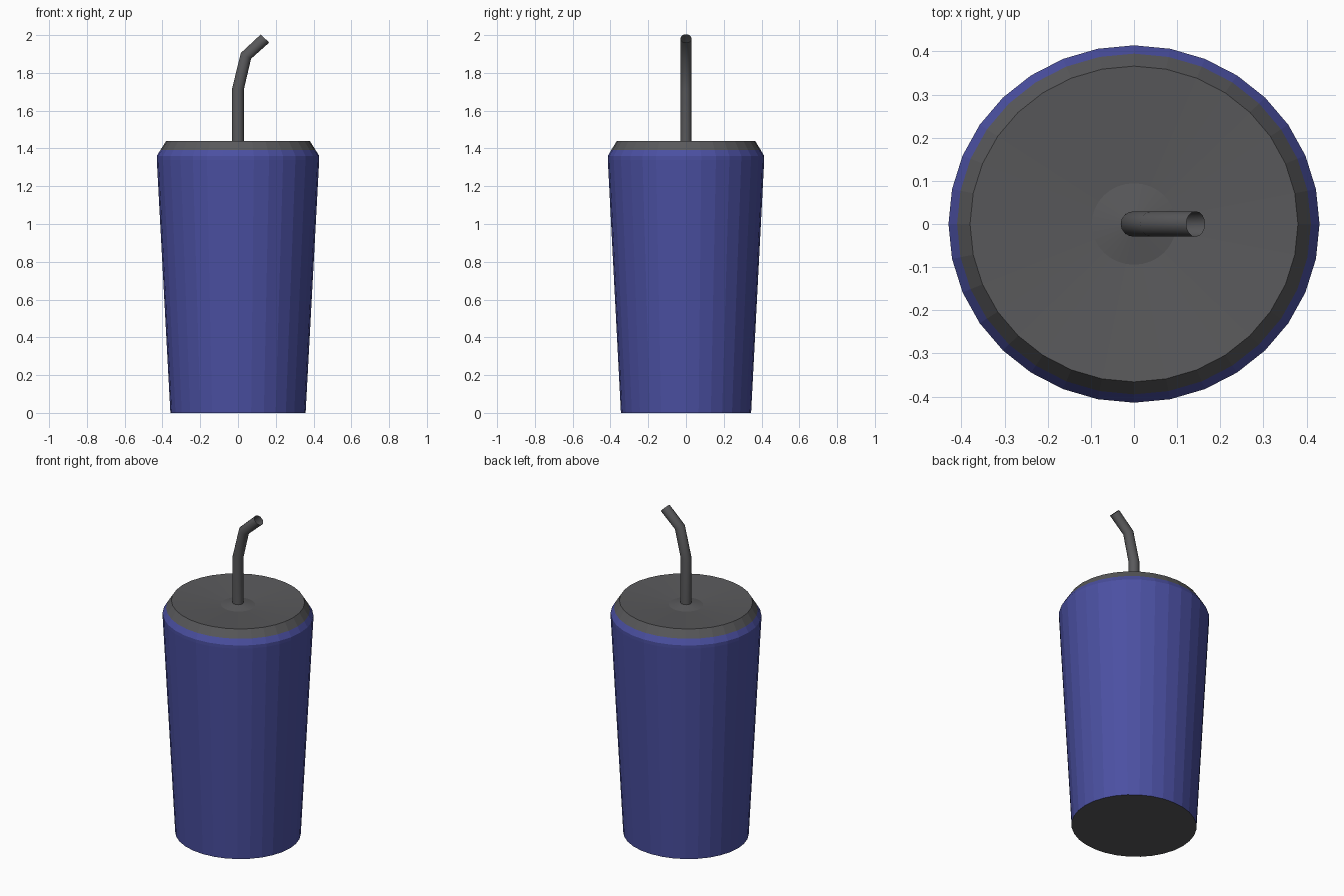
import bpy, bmesh
from math import sin, cos, tau, radians

if "Cube" in bpy.data.objects:
    bpy.data.objects.remove(bpy.data.objects["Cube"])


def material(name, rgb):
    mat = bpy.data.materials.new(name)
    mat.diffuse_color = (*rgb, 1)
    mat.use_nodes = True
    mat.node_tree.nodes["Principled BSDF"].inputs["Base Color"].default_value = mat.diffuse_color
    return mat


BLUE = material("blue", (0.07, 0.08, 0.36))
GREY = material("dark_grey", (0.1, 0.1, 0.105))


def skin(name, rings, mats, cap_start=False, tip=None):
    """Join successive rings of points with quads; mats gives one slot per band."""
    bm = bmesh.new()
    loops = [[bm.verts.new(p) for p in ring] for ring in rings]
    n = len(loops[0])
    for a, b, m in zip(loops, loops[1:], mats):
        for i in range(n):
            j = (i + 1) % n
            bm.faces.new((a[i], a[j], b[j], b[i])).material_index = m
    if cap_start:
        bm.faces.new(loops[0][::-1]).material_index = 1
    if tip:
        top = bm.verts.new(tip)
        for i in range(n):
            bm.faces.new((loops[-1][i], loops[-1][(i + 1) % n], top)).material_index = 1
    mesh = bpy.data.meshes.new(name)
    bm.to_mesh(mesh)
    bm.free()
    mesh.materials.append(BLUE)
    mesh.materials.append(GREY)
    obj = bpy.data.objects.new(name, mesh)
    bpy.context.collection.objects.link(obj)
    return obj


# Cup and lid: slightly oval lathe with a shallow dished top and a central bump
SQUASH = 0.963
profile = [(0.358, 0), (0.43, 1.34), (0.43, 1.36), (0.41, 1.393),
           (0.38, 1.44), (0.098, 1.42)]
rings = [[(r * cos(tau * i / 32), r * SQUASH * sin(tau * i / 32), z) for i in range(32)]
         for r, z in profile]
skin("cup_with_lid", rings, [0, 0, 0, 1, 1], cap_start=True, tip=(0, 0, 1.437))

# Straw: open bent tube, each ring tilted to mitre its bend (x, z, tilt)
path = [(0, 1.425, 0), (0, 1.715, 7), (0.042, 1.89, 29), (0.143, 1.982, 45)]
R = 0.031
rings = []
for x, z, tilt in path:
    t = radians(tilt)
    rings.append([(x + R * cos(tau * i / 16) * cos(t), R * 0.95 * sin(tau * i / 16),
                   z - R * cos(tau * i / 16) * sin(t)) for i in range(16)])
straw = skin("straw", rings, [1, 1, 1])
bpy.context.view_layer.objects.active = straw
straw.select_set(True)
bpy.ops.object.shade_smooth_by_angle(angle=radians(35))
